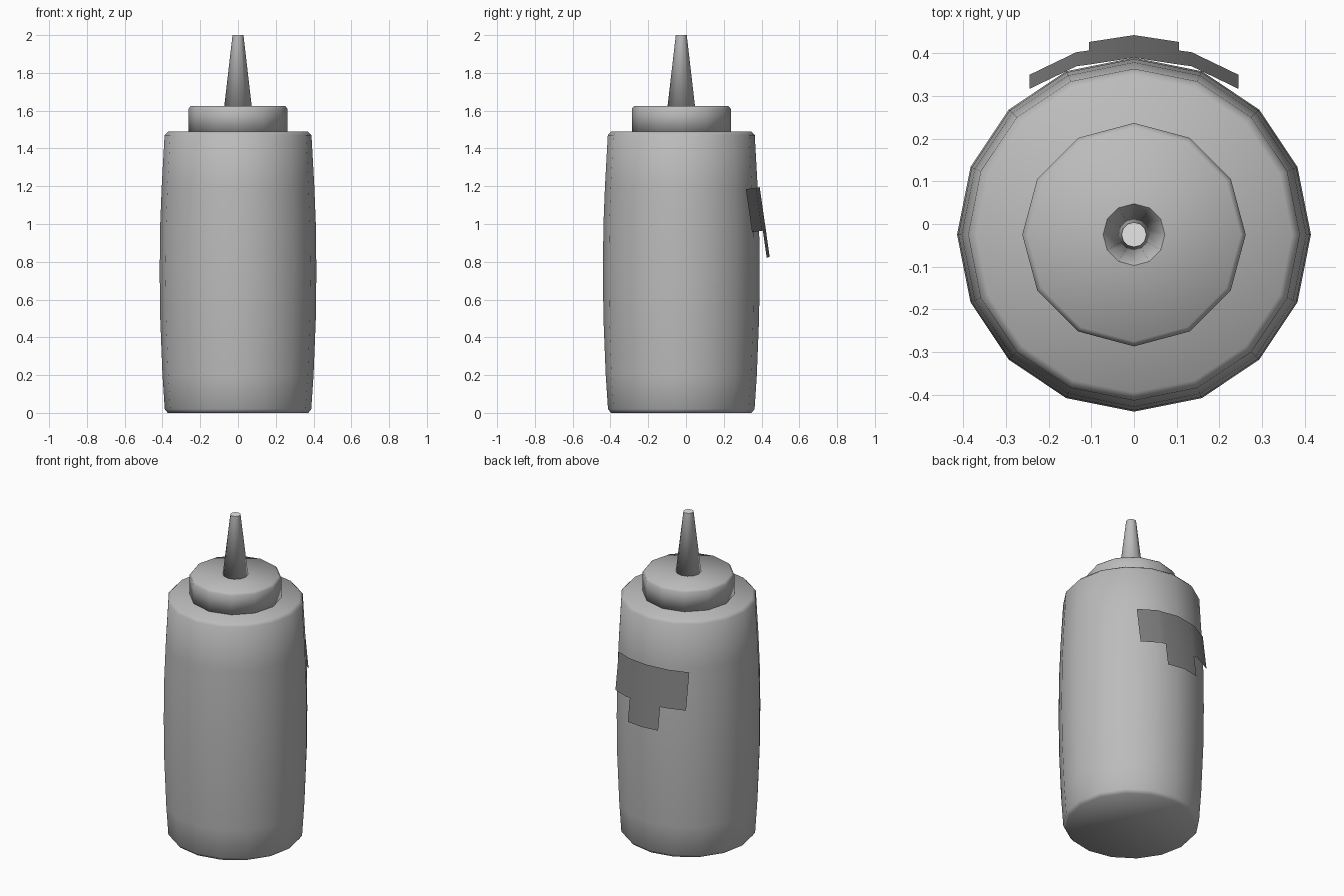
import bpy, bmesh, math

cube = bpy.data.objects.get("Cube")
if cube:
    bpy.data.objects.remove(cube, do_unlink=True)

AXIS_Y = -0.025


def material(name, value):
    mat = bpy.data.materials.new(name)
    mat.use_nodes = True
    color = (value, value, value, 1)
    mat.diffuse_color = color
    bsdf = next(n for n in mat.node_tree.nodes if n.type == 'BSDF_PRINCIPLED')
    bsdf.inputs["Base Color"].default_value = color
    return mat


def finish(name, bm, mat, smooth=True):
    mesh = bpy.data.meshes.new(name)
    for face in bm.faces:
        face.smooth = smooth
    bm.to_mesh(mesh)
    bm.free()
    mesh.materials.append(mat)
    obj = bpy.data.objects.new(name, mesh)
    bpy.context.collection.objects.link(obj)
    return obj


def lathe(name, profile, sides, mat, cap_top=True):
    """Stack of rings (radius, height) around the bottle axis."""
    bm = bmesh.new()
    rings = []
    for radius, z in profile:
        angles = [math.tau * i / sides for i in range(sides)]
        rings.append([bm.verts.new((radius * math.cos(a), AXIS_Y + radius * math.sin(a), z))
                      for a in angles])
    for low, high in zip(rings, rings[1:]):
        for i in range(sides):
            j = (i + 1) % sides
            bm.faces.new((low[i], low[j], high[j], high[i]))
    bm.faces.new(rings[0][::-1])
    if cap_top:
        bm.faces.new(rings[-1])
    return finish(name, bm, mat)


plastic = material("grey plastic", 0.5)
label_grey = material("dark grey label", 0.22)
tip_white = material("white tip", 0.9)

# Gently bulging bottle body
lathe("bottle_body", [(0.372, 0), (0.388, 0.02), (0.4, 0.2), (0.412, 0.5), (0.415, 0.75),
                      (0.412, 1.0), (0.404, 1.2), (0.389, 1.47), (0.37, 1.49)], 16, plastic)

# Screw cap and tapered spout
lathe("screw_cap", [(0.262, 1.48), (0.262, 1.61), (0.25, 1.625)], 12, plastic)
lathe("spout", [(0.073, 1.62), (0.029, 2.0)], 12, plastic, cap_top=False)

# Flat end of the spout
bm = bmesh.new()
bmesh.ops.create_circle(bm, cap_ends=True, segments=12, radius=0.029)
bmesh.ops.translate(bm, verts=bm.verts, vec=(0, AXIS_Y, 2.0))
finish("spout_tip", bm, tip_white, smooth=False)

# T-shaped label on the back, curved around the body and leaning out at the bottom
bm = bmesh.new()
columns = [(-0.245, 0.073), (-0.135, 0.02), (-0.105, 0.016), (0, 0),
           (0.105, 0.016), (0.135, 0.02), (0.245, 0.073)]
rows = [(0.39, 1.195), (0.423, 0.967), (0.443, 0.825)]
grid = [[bm.verts.new((x, y - drop, z - drop * 0.15)) for x, drop in columns]
        for y, z in rows]
for r in range(2):
    for c in range(6):
        if r == 0 or c in (2, 3):
            bm.faces.new((grid[r][c], grid[r][c + 1], grid[r + 1][c + 1], grid[r + 1][c]))
loose = [v for v in bm.verts if not v.link_faces]
bmesh.ops.delete(bm, geom=loose, context='VERTS')
finish("back_label", bm, label_grey)
